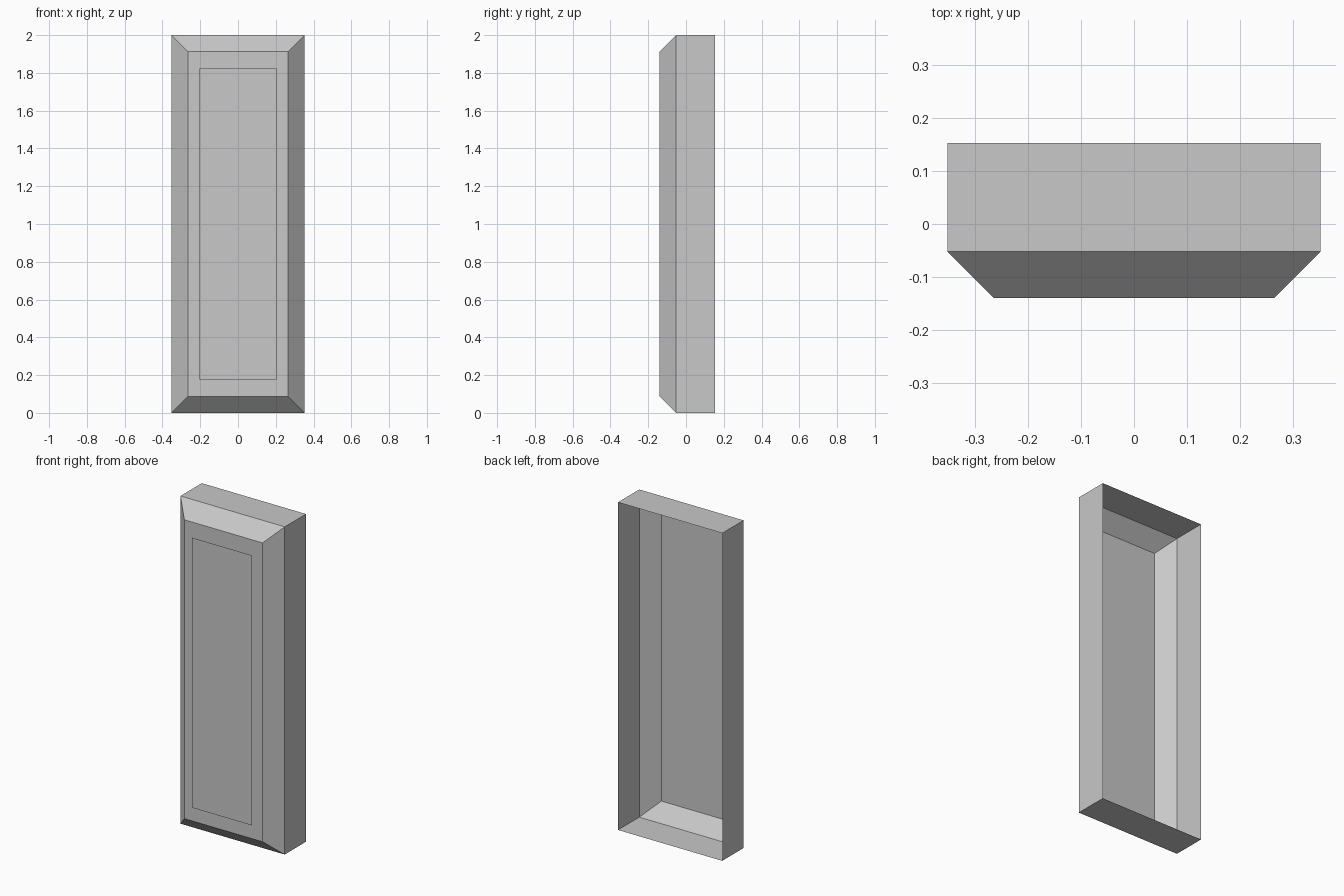
import bpy
import bmesh

cube = bpy.data.objects.get("Cube")
if cube:
    bpy.data.objects.remove(cube, do_unlink=True)

HALF_W, HEIGHT = 0.352, 2.0
BEVEL = 0.088
BACK_Y, RIM_Y, FACE_Y, PANEL_Y = 0.153, -0.052, -0.14, -0.153

grey = bpy.data.materials.new("light_grey")
grey.use_nodes = True
colour = (0.58, 0.58, 0.58, 1.0)
grey.diffuse_color = colour
grey.node_tree.nodes["Principled BSDF"].inputs["Base Color"].default_value = colour


def ring(bm, inset_x, inset_z, y):
    """Upright rectangle of vertices, counter-clockwise seen from the front."""
    x, low, high = HALF_W - inset_x, inset_z, HEIGHT - inset_z
    return [bm.verts.new((px, y, pz)) for px, pz in
            ((-x, low), (x, low), (x, high), (-x, high))]


def finish(bm, name):
    mesh = bpy.data.meshes.new(name)
    bm.to_mesh(mesh)
    bm.free()
    mesh.materials.append(grey)
    obj = bpy.data.objects.new(name, mesh)
    bpy.context.collection.objects.link(obj)
    return obj


# Open-backed shell: straight sides, bevelled border and flat front
bm = bmesh.new()
rings = [ring(bm, 0, 0, BACK_Y), ring(bm, 0, 0, RIM_Y),
         ring(bm, BEVEL, BEVEL, FACE_Y)]
for back, front in zip(rings, rings[1:]):
    for i in range(4):
        j = (i + 1) % 4
        bm.faces.new((back[i], back[j], front[j], front[i]))
bm.faces.new(rings[-1])
finish(bm, "door_shell")

# Thin sheet floating just ahead of the flat front
bm = bmesh.new()
bm.faces.new(ring(bm, 0.149, 0.176, PANEL_Y))
finish(bm, "front_panel")
